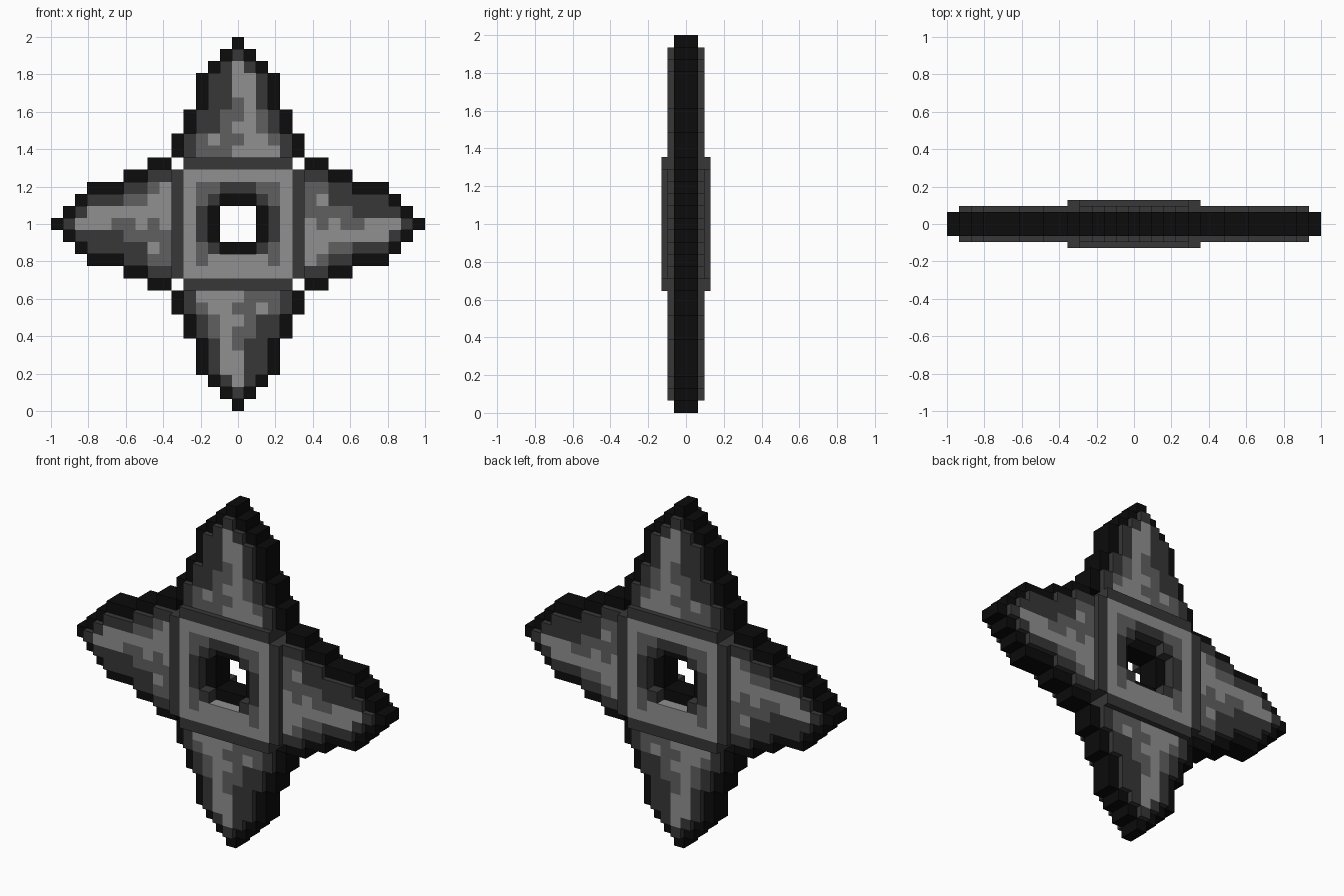
import bpy, bmesh

if "Cube" in bpy.data.objects:
    bpy.data.objects.remove(bpy.data.objects["Cube"])

C = 2 / 31                       # one cell of the 31 x 31 pattern
WIDTH = {15: 0, 14: 1, 13: 2, 12: 3, 11: 3, 10: 3, 9: 4, 8: 4, 7: 5, 6: 5}
# Shading of the upper blade inside its black rim, row by row from the tip
ROWS = {14: "D", 13: "DLD", 12: "DDLLD", 11: "DDLLD", 10: "DDMLD", 9: "DDMMLMD",
        8: "DDMLLMD", 7: "DMLMMLLMD", 6: "DMMMLLLLD"}
SHADES = {"K": 0.0035, "D": 0.038, "M": 0.115, "L": 0.28}
mats = {}
for name, v in SHADES.items():
    mats[name] = bpy.data.materials.new("shade_" + name)
    mats[name].diffuse_color = (v, v, v, 1)

cells = {}                       # (column, row) -> (part, shade, half depth)

# Upper blade turned four times about the centre
for row, hw in WIDTH.items():
    for col in range(-hw, hw + 1):
        if abs(col) == hw:
            data = ("blade_rim", "K", C)
        else:
            data = ("blade_face", ROWS[row][col + hw - 1], 1.5 * C)
        i, k = col, row
        for _ in range(4):
            cells[i, k] = data
            i, k = k, -i

# Square centre frame around the hole, with a sunken black rim inside
for i in range(-5, 6):
    for k in range(-5, 6):
        r, s = max(abs(i), abs(k)), min(abs(i), abs(k))
        if r == 5 and s < 5:
            cells[i, k] = ("centre_frame", "D", 2 * C)
        elif r == 4:
            cells[i, k] = ("centre_frame", "L", 2 * C)
        elif r == 3:
            shade = "L" if k == -3 and s < 3 else "DDMM"[s]
            cells[i, k] = ("centre_frame", shade, 2 * C)
        elif r == 2:
            corner = s == 2
            cells[i, k] = ("centre_frame", "D", 2 * C) if corner else ("hole_rim", "K", C)


def build(part):
    """Front, back and exposed side faces of every cell in the part."""
    bm = bmesh.new()
    keys = list(SHADES)

    def quad(pts, shade):
        f = bm.faces.new([bm.verts.new(p) for p in pts])
        f.material_index = keys.index(shade)

    for (i, k), (p, shade, h) in cells.items():
        if p != part:
            continue
        x, z, a = i * C, 1 + k * C, C / 2
        ring = [(x - a, z - a), (x + a, z - a), (x + a, z + a), (x - a, z + a)]
        quad([(u, -h, w) for u, w in ring], shade)
        quad([(u, h, w) for u, w in reversed(ring)], shade)
        for n, (di, dk) in enumerate([(0, -1), (1, 0), (0, 1), (-1, 0)]):
            low = cells.get((i + di, k + dk), (0, 0, 0))[2]
            if low >= h:
                continue
            (u0, w0), (u1, w1) = ring[n], ring[(n + 1) % 4]
            spans = [(-h, h)] if low == 0 else [(-h, -low), (low, h)]
            for y0, y1 in spans:
                quad([(u0, y0, w0), (u0, y1, w0), (u1, y1, w1), (u1, y0, w1)], shade)
    bmesh.ops.remove_doubles(bm, verts=bm.verts, dist=1e-5)
    me = bpy.data.meshes.new(part)
    bm.to_mesh(me)
    bm.free()
    for m in mats.values():
        me.materials.append(m)
    bpy.context.collection.objects.link(bpy.data.objects.new(part, me))


for part in ("blade_rim", "blade_face", "centre_frame", "hole_rim"):
    build(part)

for m in bpy.data.materials:
    if m.users and not m.is_grease_pencil:
        m.use_nodes = True
        m.node_tree.nodes["Principled BSDF"].inputs["Base Color"].default_value = m.diffuse_color
